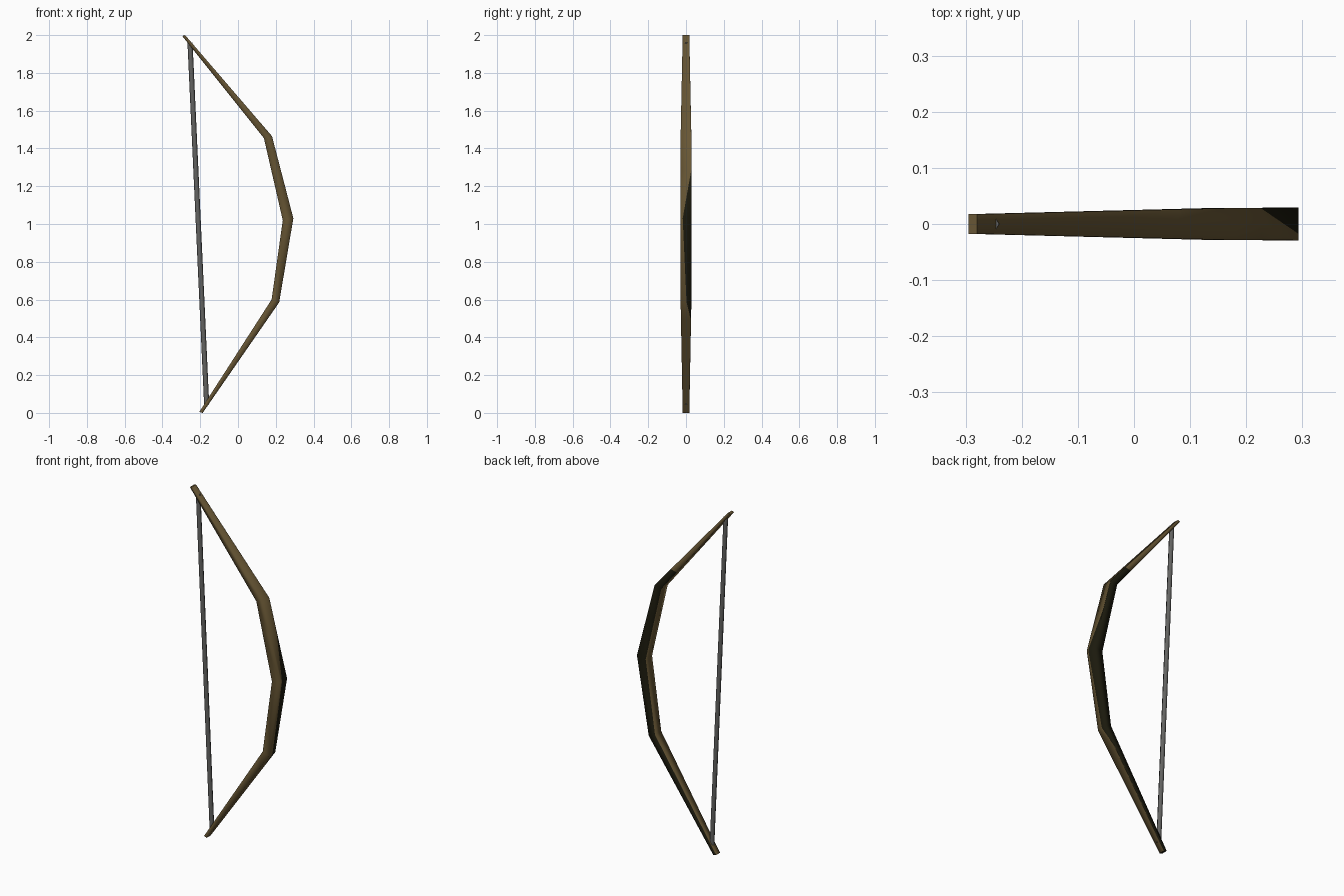
import bpy, bmesh
from mathutils import Vector

if "Cube" in bpy.data.objects:
    bpy.data.objects.remove(bpy.data.objects["Cube"])


def material(name, rgb):
    m = bpy.data.materials.new(name)
    m.diffuse_color = (*rgb, 1)
    m.use_nodes = True
    m.node_tree.nodes["Principled BSDF"].inputs["Base Color"].default_value = m.diffuse_color
    return m


brown = material("brown_wood", (0.135, 0.092, 0.034))
dark = material("dark_olive_wood", (0.011, 0.010, 0.004))
grey = material("grey_cord", (0.125, 0.125, 0.12))


def finish(bm, name, mats):
    bmesh.ops.recalc_face_normals(bm, faces=bm.faces[:])
    for f in bm.faces:
        f.smooth = len(f.verts) == 4
    me = bpy.data.meshes.new(name)
    bm.to_mesh(me)
    bm.free()
    for m in mats:
        me.materials.append(m)
    ob = bpy.data.objects.new(name, me)
    bpy.context.collection.objects.link(ob)
    return ob


def mix(a, b, t):
    return tuple(p + (q - p) * t for p, q in zip(a, b))


# Main sections: inner x, inner z, outer x, outer z, half width
top = (-0.295, 1.995, -0.280, 2.0, 0.0175)
knee_up = (0.137, 1.455, 0.180, 1.465, 0.0285)
middle = (0.237, 1.020, 0.293, 1.030, 0.029)
knee_low = (0.178, 0.600, 0.218, 0.585, 0.0285)
bottom = (-0.205, 0.005, -0.187, 0.0, 0.0175)

# Section, colour split across the outer face (-1 front .. 1 back),
# then whether the stretch below is dark on its outer-back strip and back face
rings = [
    (top, 0.95, 0, 0),
    (mix(top, knee_up, 0.78), 0.95, 0, 1),
    (knee_up, 0.95, 0, 1),
    (mix(knee_up, middle, 0.42), 0.95, 1, 1),
    (middle, -0.6, 1, 1),
    (knee_low, 0.1, 1, 1),
    (mix(knee_low, bottom, 0.15), 0.95, 0, 1),
    (bottom, 0.95, 0, 1),
]

# Bow stave: tapering rectangular section lofted along the bent path
bm = bmesh.new()
loops = []
for (xi, zi, xo, zo, w), s, _, _ in rings:
    pts = [(xo, -w, zo), (xo, s * w, zo), (xo, w, zo), (xi, w, zi), (xi, -w, zi)]
    loops.append([bm.verts.new(p) for p in pts])
for i, (a, b) in enumerate(zip(loops, loops[1:])):
    for k in range(5):
        n = (k + 1) % 5
        f = bm.faces.new((a[k], a[n], b[n], b[k]))
        f.material_index = {1: rings[i][2], 2: rings[i][3]}.get(k, 0)
bm.faces.new(loops[0])
bm.faces.new(loops[-1]).material_index = 1
finish(bm, "bow_stave", [brown, dark])

# Bow string: thin straight cord between the two tips
a, b = Vector((-0.254, 0, 1.96)), Vector((-0.166, 0, 0.045))
d = b - a
bm = bmesh.new()
bmesh.ops.create_cone(bm, cap_ends=True, segments=6, radius1=0.0135,
                      radius2=0.0135, depth=d.length)
rot = d.to_track_quat('Z', 'Y').to_matrix()
bmesh.ops.rotate(bm, verts=bm.verts[:], matrix=rot)
bmesh.ops.translate(bm, verts=bm.verts[:], vec=(a + b) / 2)
finish(bm, "bow_string", [grey])
